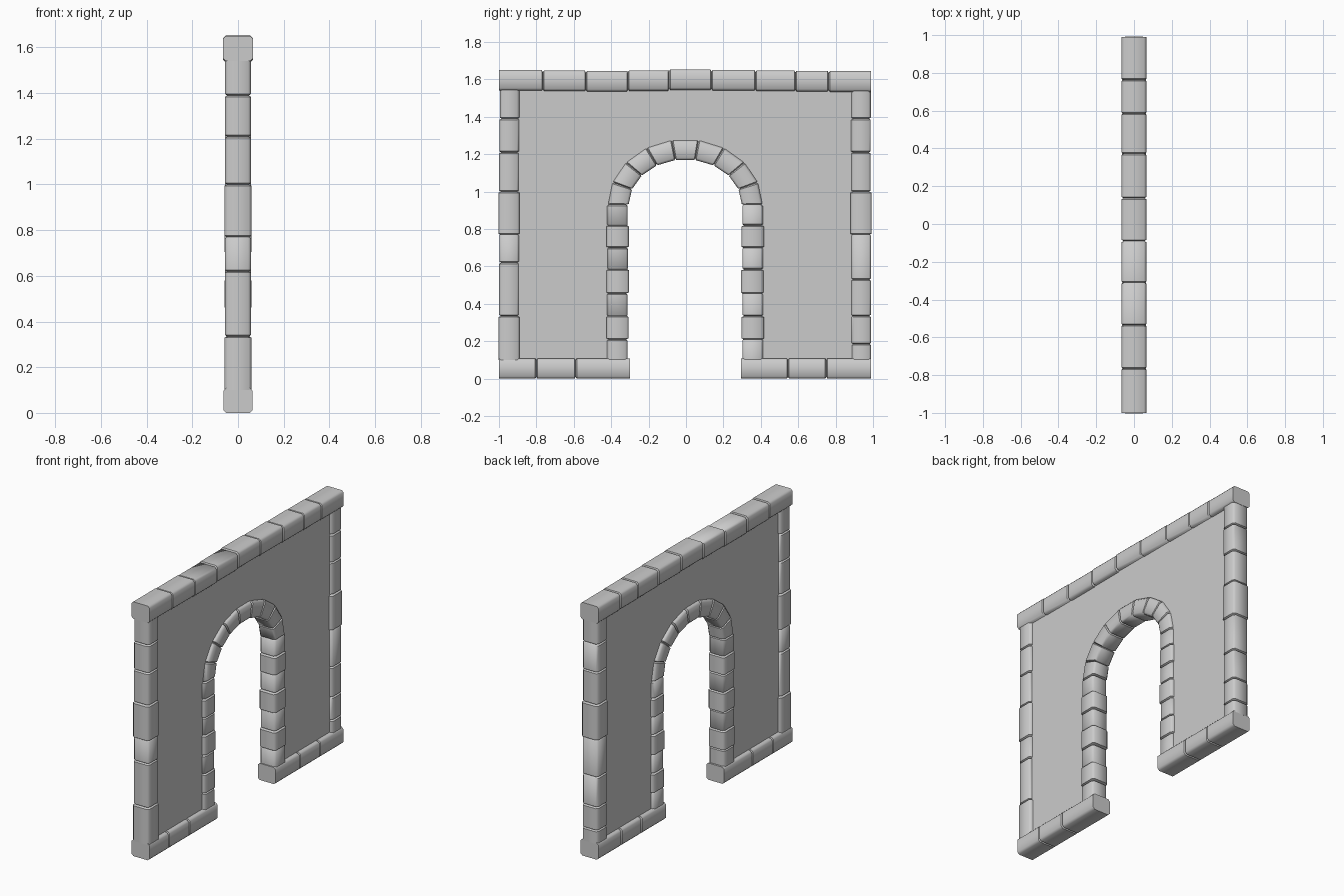
import bpy, bmesh, random
from math import pi, cos, sin, radians

if "Cube" in bpy.data.objects:
    bpy.data.objects.remove(bpy.data.objects["Cube"])

random.seed(4)
CH = 0.012       # corner chamfer of the stone section
GAP = 0.006      # half width of a joint groove
DEEP = 0.009     # groove depth
PANEL = 0.038    # half thickness of the wall panel


def finish(bm, name, smooth):
    bmesh.ops.recalc_face_normals(bm, faces=bm.faces)
    me = bpy.data.meshes.new(name)
    bm.to_mesh(me)
    bm.free()
    ob = bpy.data.objects.new(name, me)
    bpy.context.collection.objects.link(ob)
    if smooth:
        me.polygons.foreach_set("use_smooth", [True] * len(me.polygons))
        me.set_sharp_from_angle(angle=radians(55))
    return ob


def section(bm, inner, outer, h, inset):
    """Chamfered rectangle spanned between two (y, z) points and +-h in x."""
    dy, dz = outer[0] - inner[0], outer[1] - inner[1]
    length = (dy * dy + dz * dz) ** 0.5
    h -= inset
    a, b, c = inset, length - inset, CH
    prof = [(a + c, -h), (b - c, -h), (b, -h + c), (b, h - c),
            (b - c, h), (a + c, h), (a, h - c), (a, -h + c)]
    return [bm.verts.new((x, inner[0] + dy * s / length, inner[1] + dz * s / length))
            for s, x in prof]


def strip(name, blocks):
    """Continuous run of stones; block = (inner0, outer0, inner1, outer1, h)."""
    bm = bmesh.new()
    rings = []
    for k, (i0, o0, i1, o1, h) in enumerate(blocks):
        n = ((i1[0] + o1[0] - i0[0] - o0[0]) / 2, (i1[1] + o1[1] - i0[1] - o0[1]) / 2)
        g = GAP / (n[0] ** 2 + n[1] ** 2) ** 0.5

        def mix(p, q, t):
            return (p[0] + (q[0] - p[0]) * t, p[1] + (q[1] - p[1]) * t)
        first, last = k == 0, k == len(blocks) - 1
        if not first:
            rings.append(section(bm, i0, o0, h, DEEP))
        for t in (0 if first else g, 1 if last else 1 - g):
            rings.append(section(bm, mix(i0, i1, t), mix(o0, o1, t), h, 0))
    for r0, r1 in zip(rings, rings[1:]):
        for i in range(8):
            j = (i + 1) % 8
            bm.faces.new((r0[i], r0[j], r1[j], r1[i]))
    bm.faces.new(rings[0])
    bm.faces.new(rings[-1])
    return finish(bm, name, True)


def row(breaks, z0, z1, h, offsets=None):
    out = []
    for i, (a, b) in enumerate(zip(breaks, breaks[1:])):
        d = offsets[i] if offsets else 0
        out.append(((a, z0 + d), (a, z1 + d), (b, z0 + d), (b, z1 + d), h))
    return out


def column(yc, w, breaks, h, wide=()):
    out = []
    for i, (a, b) in enumerate(zip(breaks, breaks[1:])):
        s = 0.004 if i in wide else -0.001
        d = random.uniform(-0.002, 0.002)
        y0, y1 = yc - w - s + d, yc + w + s + d
        out.append(((y1, a), (y0, a), (y1, b), (y0, b), h + s / 2))
    return out


# base courses either side of the opening
strip("base_left", row([-1, -0.8, -0.59, -0.3], 0, 0.108, 0.064))
strip("base_right", row([0.295, 0.545, 0.75, 0.99], 0, 0.108, 0.064))

# coping along the top, slightly uneven
strip("top_course", row([-1, -0.765, -0.535, -0.31, -0.09, 0.137, 0.372, 0.585,
                         0.763, 0.99], 1.538, 1.648, 0.065,
                        [0.003, 0, -0.003, 0.001, 0.006, 0.003, 0, -0.002, -0.004]))

# outer corner posts
strip("post_left", column(-0.945, 0.053,
      [0.1, 0.335, 0.62, 0.77, 1.0, 1.21, 1.39, 1.545], 0.057, (0, 3)))
strip("post_right", column(0.937, 0.053,
      [0.1, 0.185, 0.335, 0.53, 0.77, 1.0, 1.21, 1.39, 1.545], 0.057, (4,)))

# doorway surround: jamb, arch, jamb in one run
SPRING, N = 0.93, 9


def arc(t, ry, rz):
    return (-0.004 + ry * cos(t), SPRING + rz * sin(t))


jamb = [0.1, 0.21, 0.335, 0.455, 0.585, 0.70, 0.82, SPRING]
right = []
for y0, y1, a, b, h in column(0.355, 0.057, jamb, 0.057, (1, 3, 5)):
    right.append((y1, y0, b, a, h))
right = [(i0, o0, i1, o1, h) for (o0, i0, o1, i1, h) in
         column(0.356, 0.056, jamb, 0.057, (1, 3, 5))]
left = [(i1, o1, i0, o0, h) for (i0, o0, i1, o1, h) in
        column(-0.366, 0.056, jamb, 0.057, (1, 3, 5))][::-1]
arch = []
for i in range(N):
    t0, t1 = pi * i / N, pi * (i + 1) / N
    arch.append((arc(t0, 0.303, 0.243), arc(t0, 0.413, 0.35),
                 arc(t1, 0.303, 0.243), arc(t1, 0.413, 0.35), 0.057))
strip("doorway_surround", right + arch + left)

# wall panel with the arched opening in its outline
outline = [(-0.92, 0.08), (-0.92, 1.56), (0.91, 1.56), (0.91, 0.08), (0.38, 0.08)]
outline += [arc(pi * i / 18, 0.385, 0.322) for i in range(19)]
outline += [(-0.388, 0.08)]
bm = bmesh.new()
face = bm.faces.new([bm.verts.new((-PANEL, y, z)) for y, z in outline])
ext = bmesh.ops.extrude_face_region(bm, geom=[face], use_keep_orig=True)
for v in ext["geom"]:
    if isinstance(v, bmesh.types.BMVert):
        v.co.x = PANEL
finish(bm, "wall_panel", False)
